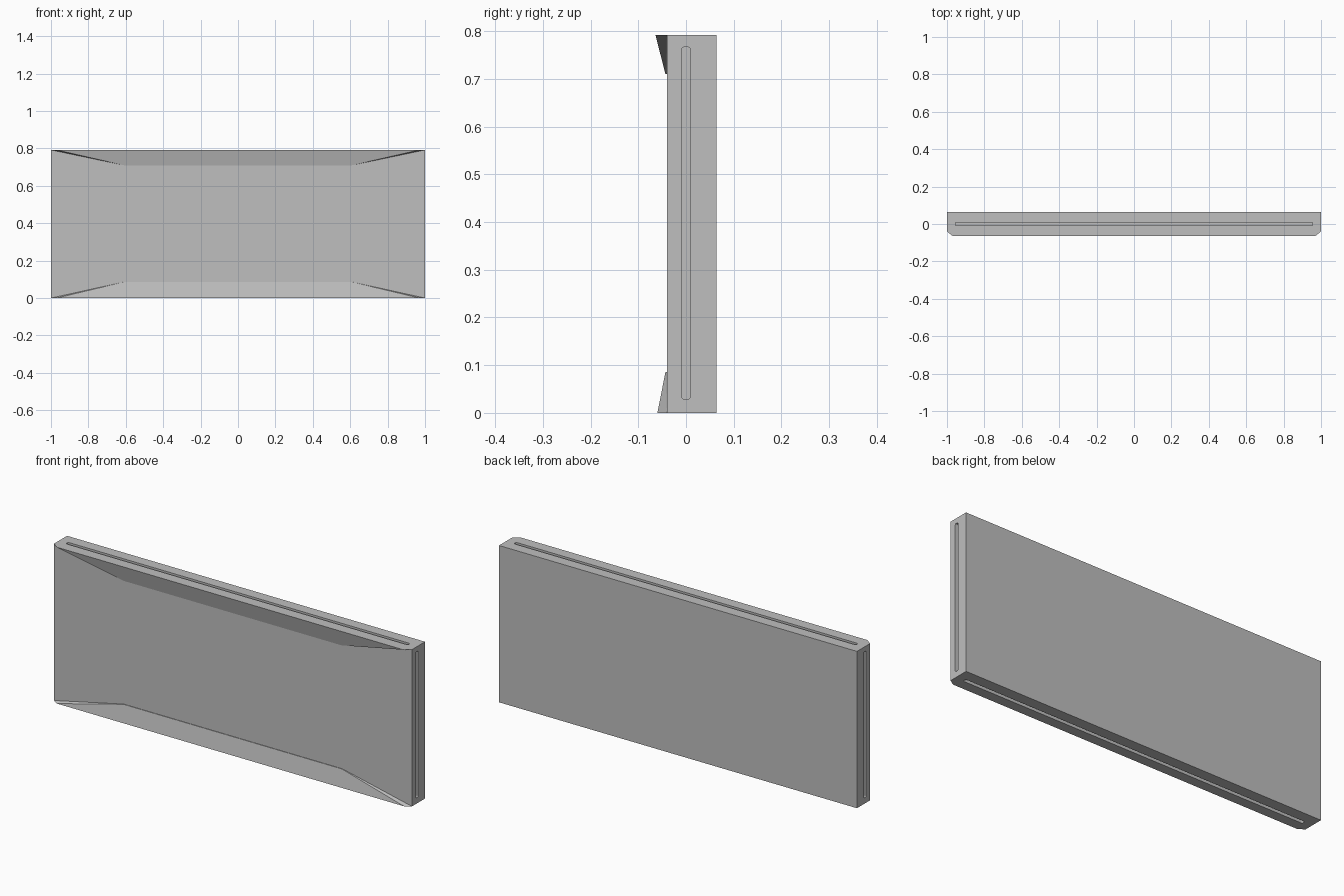
import bpy
import bmesh
from mathutils import Matrix, Vector

cube = bpy.data.objects.get("Cube")
if cube:
    bpy.data.objects.remove(cube, do_unlink=True)

HEIGHT = 0.792
FRONT, BACK = -0.04, 0.064
SLOT_DEPTH = 0.02

grey = bpy.data.materials.new("plain grey")
grey.use_nodes = True
colour = (0.52, 0.52, 0.52, 1)
grey.diffuse_color = colour
grey.node_tree.nodes["Principled BSDF"].inputs["Base Color"].default_value = colour


def finish(name, bm):
    bmesh.ops.recalc_face_normals(bm, faces=bm.faces)
    mesh = bpy.data.meshes.new(name)
    bm.to_mesh(mesh)
    bm.free()
    mesh.materials.append(grey)
    obj = bpy.data.objects.new(name, mesh)
    bpy.context.collection.objects.link(obj)
    return obj


def box(name, centre, size, round_axis=None):
    bm = bmesh.new()
    bmesh.ops.create_cube(bm, size=1, matrix=Matrix.Translation(centre) @ Matrix.Diagonal((*size, 1)))
    if round_axis is not None:
        edges = [e for e in bm.edges
                 if abs((e.verts[0].co - e.verts[1].co).normalized()[round_axis]) > 0.9]
        bmesh.ops.bevel(bm, geom=edges, offset=0.005, segments=3, profile=0.5, affect='EDGES')
    return finish(name, bm)


def wedge(name, edge_z, inner_z, outer_y):
    # Tapered lip: deepest on the outer edge, fading into the panel
    bm = bmesh.new()
    for s in (-1, 1):
        for co in ((s * 0.97, outer_y, edge_z), (s, FRONT, edge_z),
                   (s * 0.61, FRONT - 0.003, inner_z), (s * 0.61, FRONT, inner_z)):
            bm.verts.new(co)
    bmesh.ops.convex_hull(bm, input=bm.verts)
    bmesh.ops.dissolve_limit(bm, angle_limit=0.01, verts=bm.verts, edges=bm.edges)
    return finish(name, bm)


# Main slab
panel = box("panel", (0, (FRONT + BACK) / 2, HEIGHT / 2), (2, BACK - FRONT, HEIGHT))

# Narrow rounded slots in all four edges
cutters = []
for s in (-1, 1):
    cutters.append(box("side_slot_cutter", (s, 0, 0.398), (SLOT_DEPTH * 2, 0.018, 0.738), 0))
for z in (0, HEIGHT):
    cutters.append(box("long_slot_cutter", (0, 0, z), (1.91, 0.018, SLOT_DEPTH * 2), 2))

bpy.context.view_layer.objects.active = panel
for cutter in cutters:
    cut = panel.modifiers.new("slot", 'BOOLEAN')
    cut.object = cutter
    cut.operation = 'DIFFERENCE'
    cut.solver = 'EXACT'
    bpy.ops.object.modifier_apply(modifier=cut.name)
    bpy.data.objects.remove(cutter, do_unlink=True)

# Sloping lips along the front
wedge("top_lip", HEIGHT, 0.71, -0.064)
wedge("bottom_lip", 0, 0.086, -0.06)
